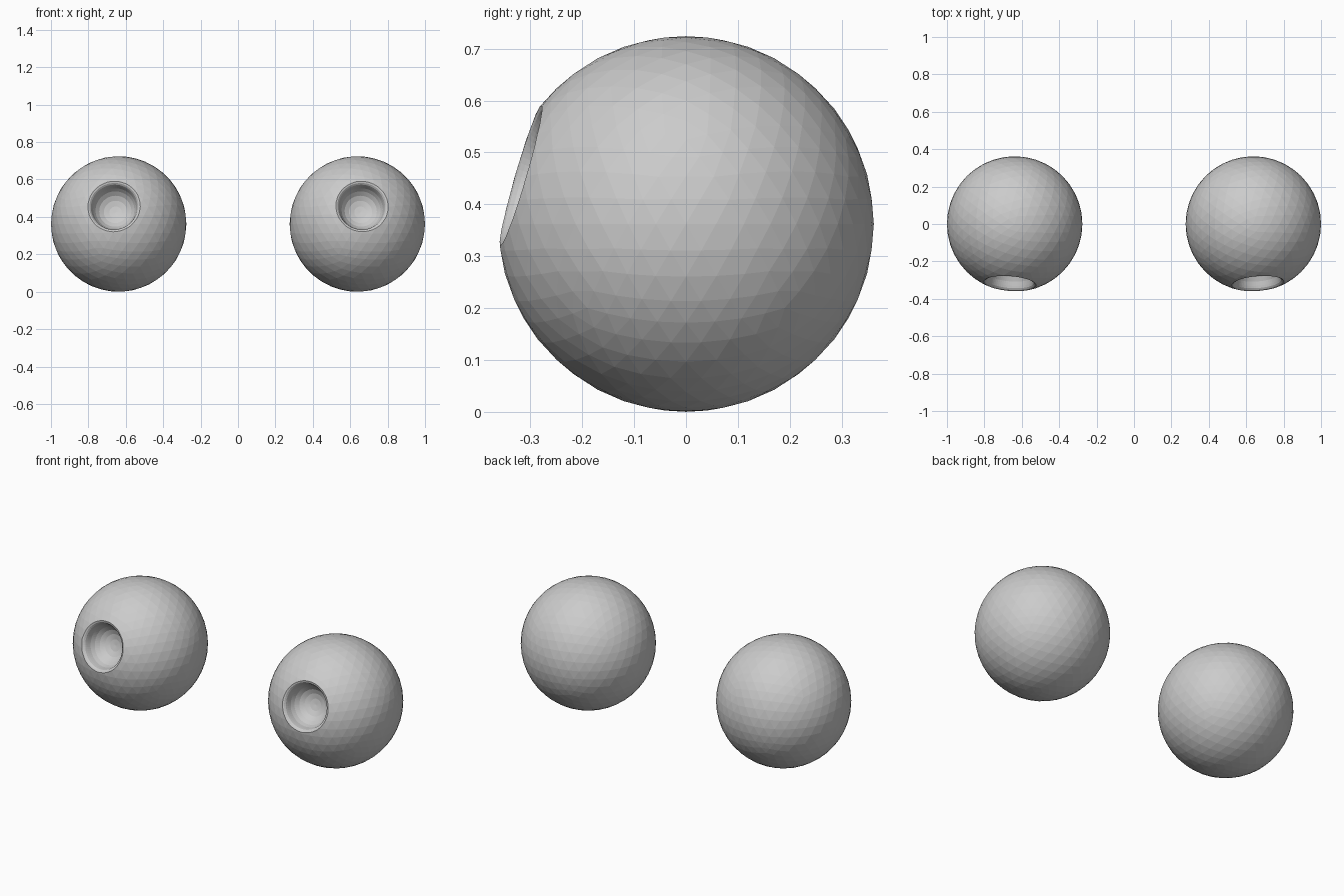
import bpy, bmesh, math
from mathutils import Vector

if "Cube" in bpy.data.objects:
    bpy.data.objects.remove(bpy.data.objects["Cube"])

R = 0.362          # ball radius
CX = 0.638         # ball offset from the centre
SEG = 64
# pupil socket profile: (radius, distance from ball centre along the gaze axis)
SOCKET = [(0.152, 0.40), (0.150, 0.337), (0.141, 0.333), (0.132, 0.329),
          (0.125, 0.321), (0.121, 0.309), (0.115, 0.287), (0.104, 0.265),
          (0.086, 0.244), (0.062, 0.229), (0.033, 0.220)]


def new_object(name, bm):
    mesh = bpy.data.meshes.new(name)
    bm.to_mesh(mesh)
    bm.free()
    obj = bpy.data.objects.new(name, mesh)
    bpy.context.collection.objects.link(obj)
    return obj


def socket_cutter(centre, gaze):
    # revolved plug that carves the rounded rim and the bowl
    bm = bmesh.new()
    rings = [[bm.verts.new((r * math.cos(2 * math.pi * i / SEG),
                            r * math.sin(2 * math.pi * i / SEG), d))
              for i in range(SEG)] for r, d in SOCKET]
    for a, b in zip(rings, rings[1:]):
        for i in range(SEG):
            j = (i + 1) % SEG
            bm.faces.new((a[i], a[j], b[j], b[i]))
    bm.faces.new(rings[0])
    tip = bm.verts.new((0, 0, 0.217))
    for i in range(SEG):
        bm.faces.new((rings[-1][i], rings[-1][(i + 1) % SEG], tip))
    bmesh.ops.recalc_face_normals(bm, faces=bm.faces)
    cutter = new_object("socket_cutter", bm)
    cutter.rotation_euler = gaze.to_track_quat('Z', 'Y').to_euler()
    cutter.location = centre
    cutter.hide_render = True
    return cutter


def eyeball(name, side):
    centre = Vector((side * CX, 0, R))
    bm = bmesh.new()
    bmesh.ops.create_icosphere(bm, subdivisions=4, radius=R)
    ball = new_object(name, bm)
    ball.location = centre
    # gaze points forward, slightly up and outward
    cutter = socket_cutter(centre, Vector((side * 0.025, -0.32, 0.094)))
    mod = ball.modifiers.new("socket", 'BOOLEAN')
    mod.operation = 'DIFFERENCE'
    mod.solver = 'EXACT'
    mod.object = cutter
    bpy.context.view_layer.objects.active = ball
    bpy.ops.object.modifier_apply(modifier=mod.name)
    bpy.data.objects.remove(cutter)


eyeball("left_eyeball", -1)
eyeball("right_eyeball", 1)
